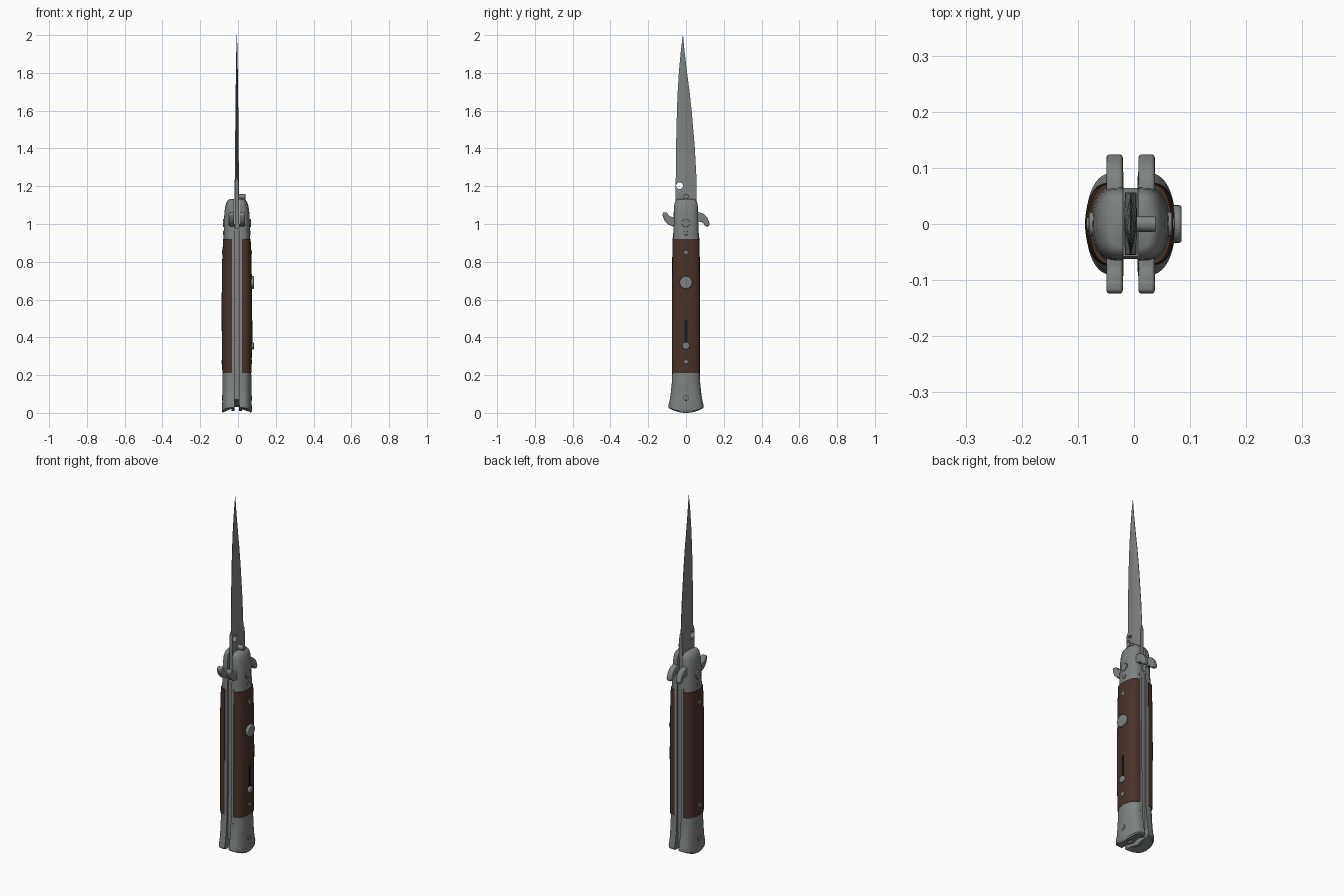
import bpy, bmesh, math
from mathutils import Matrix, Vector

if "Cube" in bpy.data.objects:
    bpy.data.objects.remove(bpy.data.objects["Cube"])

CX = -0.006  # middle plane of the knife


def material(name, rgb):
    m = bpy.data.materials.new(name)
    m.diffuse_color = (*rgb, 1)
    m.use_nodes = True
    m.node_tree.nodes["Principled BSDF"].inputs["Base Color"].default_value = m.diffuse_color
    return m


STEEL = material("grey_steel", (0.205, 0.222, 0.214))
WOOD = material("dark_wood", (0.066, 0.032, 0.022))
DARK = material("slot_black", (0.012, 0.011, 0.010))


def finish(name, bm, mat, bevel=0, angle=35):
    bmesh.ops.recalc_face_normals(bm, faces=bm.faces)
    me = bpy.data.meshes.new(name)
    bm.to_mesh(me)
    bm.free()
    me.materials.append(mat)
    ob = bpy.data.objects.new(name, me)
    bpy.context.collection.objects.link(ob)
    bpy.ops.object.select_all(action='DESELECT')
    ob.select_set(True)
    bpy.context.view_layer.objects.active = ob
    bpy.ops.object.shade_smooth_by_angle(angle=math.radians(angle))
    if bevel:
        b = ob.modifiers.new("Bevel", 'BEVEL')
        b.width, b.segments, b.limit_method = bevel, 3, 'ANGLE'
    return ob


def skin(name, rings, mat, bevel=0, angle=35):
    """Join closed rings of equal length and cap both ends."""
    bm = bmesh.new()
    vs = [[bm.verts.new(p) for p in r] for r in rings]
    n = len(vs[0])
    for a, b in zip(vs, vs[1:]):
        for i in range(n):
            j = (i + 1) % n
            bm.faces.new((a[i], a[j], b[j], b[i]))
    bm.faces.new(vs[0])
    bm.faces.new(vs[-1])
    return finish(name, bm, mat, bevel, angle)


def half_shell(name, s, inner, sections, mat):
    """Rounded half of the handle; a section is z, half width, depth, end curve."""
    rings, n = [], 24
    for z, w, d, curve in sections:
        ring = []
        for i in range(n + 1):
            t = math.pi * (i / n - 0.5)
            x = inner + (d - inner) * max(math.cos(t), 0) ** 0.6
            if i in (0, n):
                x = inner
            ring.append((CX + s * x, w * math.sin(t), z + curve * math.sin(t) ** 2))
        rings.append(ring)
    return skin(name, rings, mat)


def plate(name, pts, x0, x1, mat, bevel=0):
    """Flat y-z outline with thickness along x."""
    return skin(name, [[(x, y, z) for y, z in pts] for x in (x0, x1)], mat, bevel)


def pin(name, s, z, r, x0, x1, bevel=0.003, y=0, mat=STEEL):
    bm = bmesh.new()
    m = (Matrix.Translation(Vector((CX + s * (x0 + x1) / 2, y, z)))
         @ Matrix.Rotation(math.pi / 2, 4, 'Y'))
    bmesh.ops.create_cone(bm, cap_ends=True, segments=24, radius1=r, radius2=r,
                          depth=x1 - x0, matrix=m)
    return finish(name, bm, mat, bevel)


# outlines shared by the two sides
BUTT = [(0, .086, .073, .022), (.008, .093, .079, .020), (.028, .093, .080, .012),
        (.06, .087, .077, .004), (.11, .080, .077, 0), (.16, .075, .077, 0), (.21, .073, .076, 0)]
SCALE = [(.21, .074, .077, 0), (.3, .074, .079, 0), (.56, .074, .081, 0),
         (.8, .073, .078, 0), (.92, .072, .073, 0)]
HEAD = [(.92, .068, .070, 0), (1.0, .066, .069, 0), (1.06, .065, .066, 0),
        (1.095, .063, .061, 0), (1.115, .059, .055, 0), (1.127, .052, .047, 0), (1.132, .042, .038, 0)]
HOOK = [(.04, 1.062), (.07, 1.062), (.095, 1.053), (.114, 1.032), (.125, 1.003), (.121, .988),
        (.101, .988), (.094, 1.002), (.08, 1.012), (.04, 1.012)]
half_liner = [(.085, .03), (.078, .11), (.072, .21), (.071, .92), (.062, 1.0)]
LINER = [(0, .01)] + half_liner + [(-y, z) for y, z in reversed(half_liner)]

for s, side in ((1, "right"), (-1, "left")):
    # handle layers
    half_shell(side + "_butt_bolster", s, .013, BUTT, STEEL)
    half_shell(side + "_wood_scale", s, .027, SCALE, WOOD)
    half_shell(side + "_head_bolster", s, .014, HEAD, STEEL)
    plate(side + "_liner", LINER, CX + s * .0125, CX + s * .028, STEEL)
    # guard hooks, one curling down and one curling up
    plate(side + "_back_guard", HOOK, CX + s * .014, CX + s * .043, STEEL, .006)
    plate(side + "_front_guard", [(-y, 2.05 - z) for y, z in HOOK],
          CX + s * .014, CX + s * .043, STEEL, .006)
    # rivets and pivot
    for i, (z, r, top) in enumerate(((.08, .014, .080), (.27, .012, .081), (.85, .012, .079),
                                     (.952, .012, .073), (1.005, .022, .074))):
        pin(f"{side}_rivet_{i + 1}", s, z, r, .05, top)

# spring between the liners
plate("back_spring", [(-.062, .07), (.062, .03), (.064, .98), (-.058, .98)],
      CX - .0125, CX + .0125, STEEL)

# release button and safety slider
pin("release_button", 1, .69, .034, .07, .091, .006)
plate("safety_slot", [(-.007, .355), (.007, .355), (.007, .49), (-.007, .49)],
      CX + .076, CX + .0825, DARK)
pin("safety_slider", 1, .355, .019, .07, .090, .005)

# blade: z, front edge, back edge, half thickness, edge half thickness
BLADE = [(.98, -.05, .05, .0115, .010), (1.13, -.055, .056, .0115, .010),
         (1.225, -.055, .056, .0115, .009), (1.25, -.054, .055, .0105, .001),
         (1.4, -.053, .047, .0095, .001), (1.6, -.048, .030, .0075, .001),
         (1.7, -.044, .019, .0065, .001), (1.8, -.038, .006, .005, .001),
         (1.9, -.029, -.006, .0035, .0008), (1.96, -.022, -.012, .002, .0006),
         (2.0, -.0165, -.0155, .0006, .0003)]
rings = []
for z, a, b, t, e in BLADE:
    p, q = a + (b - a) * .42, a + (b - a) * .58
    rings.append([(CX + x, y, z) for x, y in
                  ((-e, a), (-t, p), (-t, q), (-e, b), (e, b), (t, q), (t, p), (e, a))])
blade = skin("blade", rings, STEEL, angle=20)

# round hole through the blade base
cutter = pin("blade_hole_cutter", 1, 1.203, .018, -.05, .05, 0, y=-.034)
cutter.hide_render = True
cutter.display_type = 'WIRE'
cut = blade.modifiers.new("Hole", 'BOOLEAN')
cut.operation, cut.object, cut.solver = 'DIFFERENCE', cutter, 'EXACT'

# stop peg on the blade
pin("blade_stop_peg", 1, 1.145, .014, .005, .045, .002)
